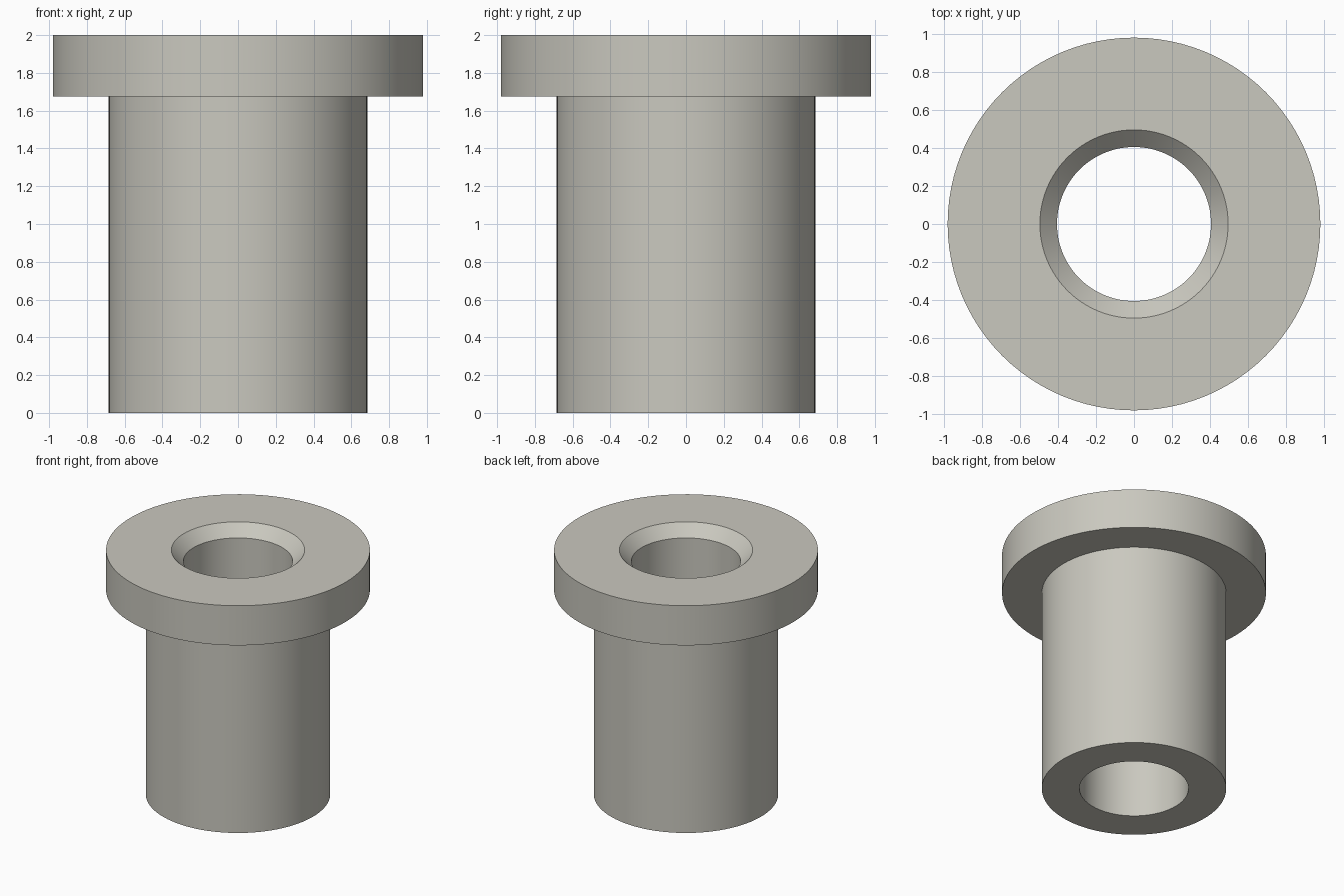
import bpy
import bmesh
import math

if "Cube" in bpy.data.objects:
    bpy.data.objects.remove(bpy.data.objects["Cube"], do_unlink=True)

SEGMENTS = 96

# Warm light grey material
grey = bpy.data.materials.new("warm grey")
grey.use_nodes = True
colour = (0.59, 0.58, 0.52, 1.0)
grey.diffuse_color = colour
grey.node_tree.nodes["Principled BSDF"].inputs["Base Color"].default_value = colour

# Closed (radius, height) profile: sleeve, flange, chamfered mouth and bore
profile = [
    (0.405, 0.0), (0.685, 0.0),      # bottom ring
    (0.685, 1.675), (0.98, 1.675),   # sleeve wall and flange underside
    (0.98, 2.0), (0.495, 2.0),       # flange rim and top
    (0.405, 1.91),                   # chamfer into the bore
]

# Revolve the profile around z
bm = bmesh.new()
verts = [bm.verts.new((r, 0, z)) for r, z in profile]
edges = [bm.edges.new((v, verts[(i + 1) % len(verts)])) for i, v in enumerate(verts)]
bmesh.ops.spin(bm, geom=verts + edges, cent=(0, 0, 0), axis=(0, 0, 1),
               angle=math.tau, steps=SEGMENTS, use_merge=True)
bmesh.ops.remove_doubles(bm, verts=bm.verts, dist=1e-5)
bmesh.ops.recalc_face_normals(bm, faces=bm.faces)

mesh = bpy.data.meshes.new("flanged_bushing")
bm.to_mesh(mesh)
bm.free()
mesh.materials.append(grey)
bushing = bpy.data.objects.new("flanged_bushing", mesh)
bpy.context.collection.objects.link(bushing)

# Smooth round walls, crisp rims
bpy.ops.object.select_all(action="DESELECT")
bushing.select_set(True)
bpy.context.view_layer.objects.active = bushing
bpy.ops.object.shade_smooth_by_angle(angle=math.radians(30))
